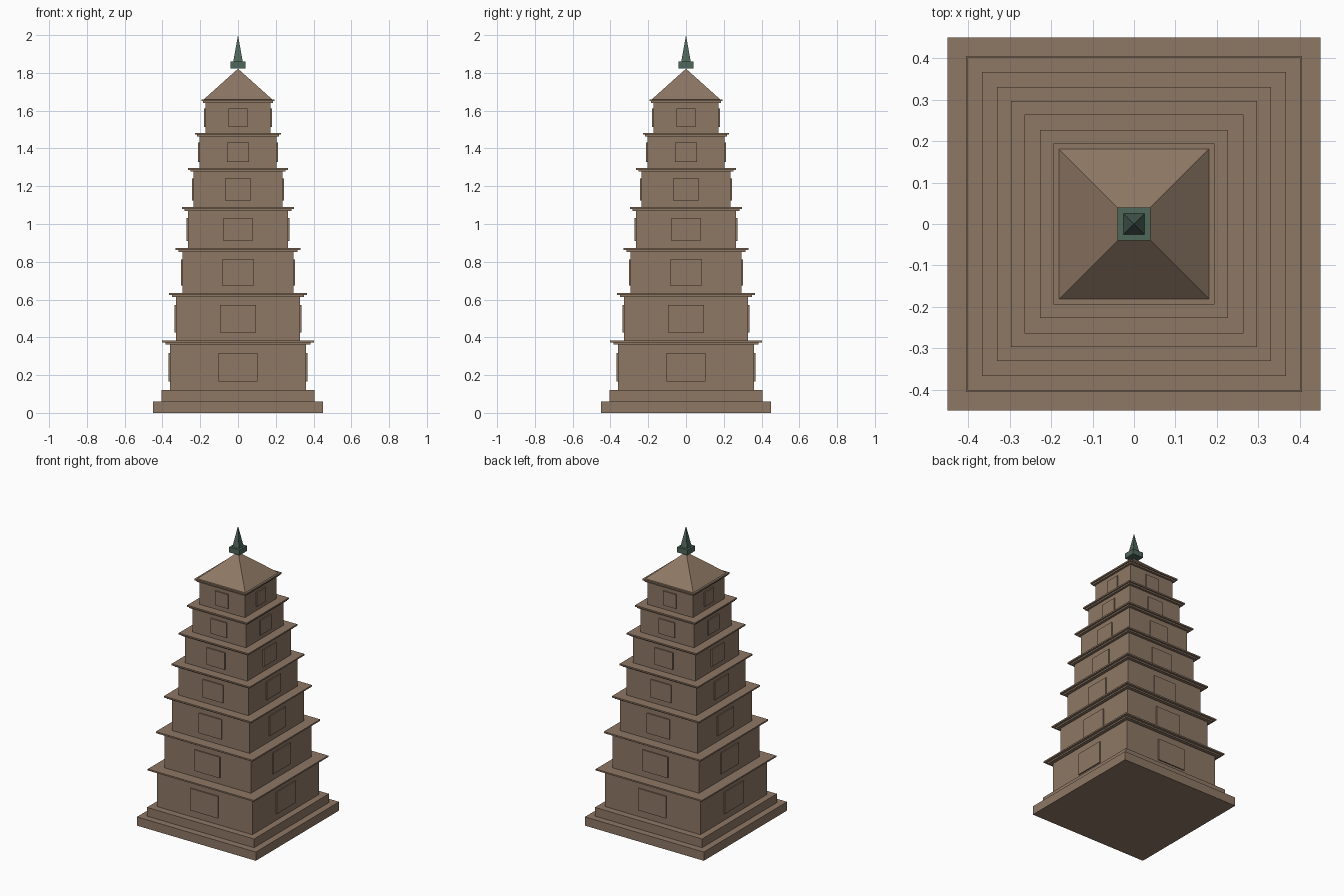
import bpy, bmesh, math
from mathutils import Matrix, Vector

cube = bpy.data.objects.get("Cube")
if cube:
    bpy.data.objects.remove(cube, do_unlink=True)


def material(name, rgb):
    m = bpy.data.materials.new(name)
    m.use_nodes = True
    color = (*rgb, 1)
    m.diffuse_color = color
    m.node_tree.nodes["Principled BSDF"].inputs["Base Color"].default_value = color
    return m


brick = material("brown brick", (0.27, 0.187, 0.13))
bronze = material("green bronze", (0.08, 0.135, 0.105))


def add_box(bm, center, size, turn=0):
    mat = (Matrix.Rotation(turn, 4, 'Z') @ Matrix.Translation(center)
           @ Matrix.Diagonal((*size, 1)))
    bmesh.ops.create_cube(bm, size=1, matrix=mat)


def finish(name, bm, mat):
    mesh = bpy.data.meshes.new(name)
    bm.to_mesh(mesh)
    bm.free()
    mesh.materials.append(mat)
    obj = bpy.data.objects.new(name, mesh)
    bpy.context.collection.objects.link(obj)
    return obj


def slab(name, half, z0, z1, mat=brick):
    bm = bmesh.new()
    add_box(bm, Vector((0, 0, (z0 + z1) / 2)), (2 * half, 2 * half, z1 - z0))
    return finish(name, bm, mat)


def pyramid(name, half, z0, z1, mat):
    bm = bmesh.new()
    place = Matrix.Translation((0, 0, (z0 + z1) / 2)) @ Matrix.Rotation(math.pi / 4, 4, 'Z')
    bmesh.ops.create_cone(bm, cap_ends=True, segments=4, radius1=half * math.sqrt(2),
                          radius2=0, depth=z1 - z0, matrix=place)
    return finish(name, bm, mat)


# Stepped base
slab("base_lower_step", 0.45, 0, 0.06)
slab("base_upper_step", 0.405, 0.06, 0.12)

# Tapering storeys: wall half width, cornice half width, cornice top
storeys = [(0.36, 0.402, 0.382), (0.327, 0.366, 0.634), (0.295, 0.33, 0.873),
           (0.265, 0.296, 1.09), (0.235, 0.264, 1.297), (0.203, 0.227, 1.483),
           (0.171, 0.194, 1.66)]
floor = 0.12
for i, (wall, eave, top) in enumerate(storeys, 1):
    wall_top = top - 0.02
    slab(f"storey_{i}_wall", wall, floor, wall_top)
    slab(f"storey_{i}_cornice_lower", (wall + eave) / 2 + 0.003, wall_top, top - 0.01)
    slab(f"storey_{i}_cornice_upper", eave, top - 0.01, top)

    # Raised panel on each of the four sides
    height = (wall_top - floor) * 0.62
    bm = bmesh.new()
    for side in range(4):
        add_box(bm, Vector((0, -wall, (floor + wall_top) / 2)),
                (wall * 0.58, 0.016, height), side * math.pi / 2)
    finish(f"storey_{i}_panels", bm, brick)
    floor = top

# Roof and finial
pyramid("roof", 0.181, floor, 1.822, brick)
slab("finial_base", 0.04, 1.824, 1.86, bronze)
pyramid("finial_spire", 0.025, 1.86, 2.0, bronze)
